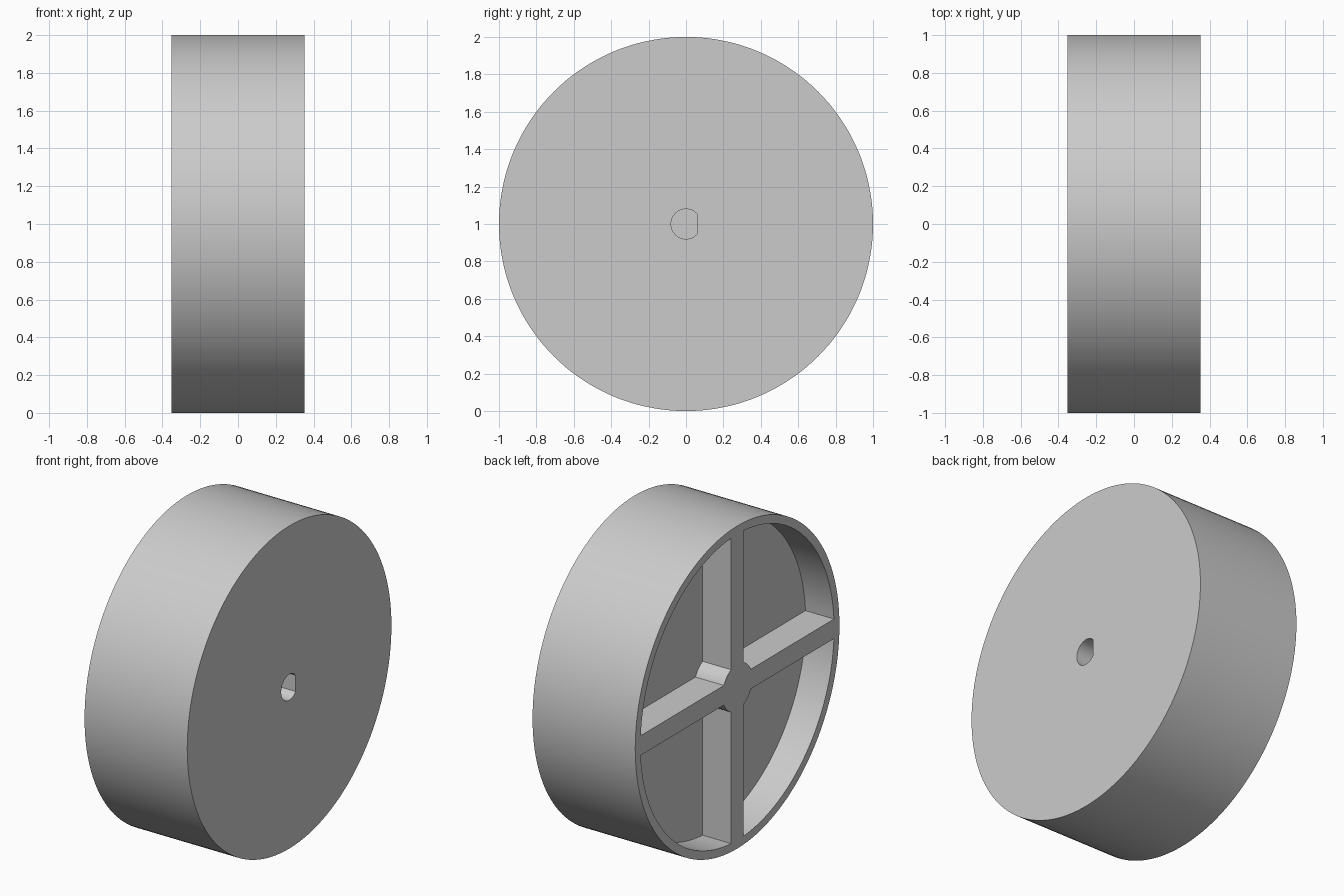
import bpy, bmesh
from math import asin, acos, cos, sin, pi

cube = bpy.data.objects.get("Cube")
if cube:
    bpy.data.objects.remove(cube)

RADIUS, HALF_WIDTH = 1.0, 0.352
RIM_INNER, HUB_RADIUS, SPOKE_HALF = 0.948, 0.145, 0.061
POCKET_DEPTH = 0.195
BORE_RADIUS, BORE_FLAT, BORE_DEPTH = 0.08, 0.062, 0.5

grey = bpy.data.materials.new("light_grey")
grey.use_nodes = True
grey.diffuse_color = (0.6, 0.6, 0.6, 1)
grey.node_tree.nodes["Principled BSDF"].inputs["Base Color"].default_value = grey.diffuse_color


def arc(radius, start, end, steps):
    """Points (y, z) along an arc, both ends included."""
    angles = [start + (end - start) * i / steps for i in range(steps + 1)]
    return [(radius * cos(a), radius * sin(a)) for a in angles]


def add_prism(bm, outline, x0, x1):
    """Extrude a closed (y, z) outline along the axle."""
    face = bm.faces.new([bm.verts.new((x0, y, z + RADIUS)) for y, z in outline])
    new = bmesh.ops.extrude_face_region(bm, geom=[face])["geom"]
    verts = [v for v in new if isinstance(v, bmesh.types.BMVert)]
    bmesh.ops.translate(bm, verts=verts, vec=(x1 - x0, 0, 0))


def make_object(name, bm):
    bmesh.ops.recalc_face_normals(bm, faces=bm.faces)
    mesh = bpy.data.meshes.new(name)
    bm.to_mesh(mesh)
    bm.free()
    mesh.materials.append(grey)
    obj = bpy.data.objects.new(name, mesh)
    bpy.context.collection.objects.link(obj)
    return obj


# Solid drum
bm = bmesh.new()
add_prism(bm, arc(RADIUS, 0, 2 * pi, 144)[:-1], -HALF_WIDTH, HALF_WIDTH)
wheel = make_object("wheel", bm)

# Four pockets that leave the rim, the cross of spokes and the hub
bm = bmesh.new()
outer, inner = asin(SPOKE_HALF / RIM_INNER), asin(SPOKE_HALF / HUB_RADIUS)
for quarter in range(4):
    turn = quarter * pi / 2
    outline = arc(RIM_INNER, turn + outer, turn + pi / 2 - outer, 32)
    outline += arc(HUB_RADIUS, turn + pi / 2 - inner, turn + inner, 10)
    add_prism(bm, outline, -HALF_WIDTH - 0.1, -HALF_WIDTH + POCKET_DEPTH)

# Blind D-shaped axle bore in the closed face
flat = acos(BORE_FLAT / BORE_RADIUS)
add_prism(bm, arc(BORE_RADIUS, flat, 2 * pi - flat, 40),
          HALF_WIDTH - BORE_DEPTH, HALF_WIDTH + 0.1)
cutter = make_object("pocket_cutter", bm)
cutter.hide_render = True

# Cut, then keep only the finished wheel
cut = wheel.modifiers.new("pockets", 'BOOLEAN')
cut.operation, cut.solver, cut.object = 'DIFFERENCE', 'EXACT', cutter
bpy.ops.object.select_all(action='DESELECT')
bpy.context.view_layer.objects.active = wheel
wheel.select_set(True)
bpy.ops.object.modifier_apply(modifier=cut.name)
bpy.data.objects.remove(cutter)
bpy.ops.object.shade_smooth_by_angle(angle=pi / 6)
